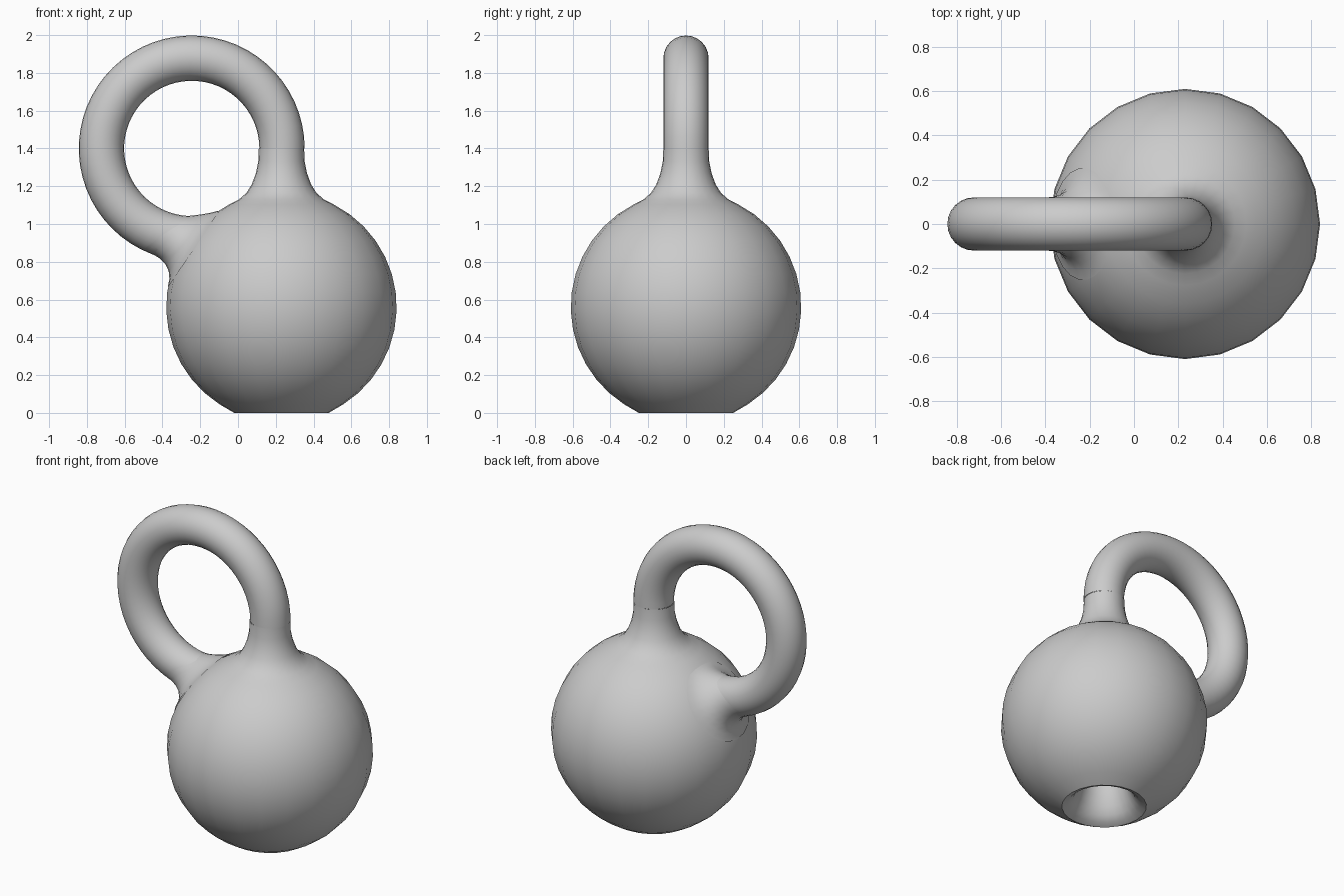
import bpy, math
from mathutils import Vector

if "Cube" in bpy.data.objects:
    bpy.data.objects.remove(bpy.data.objects["Cube"])

clay = bpy.data.materials.new("light grey")
clay.diffuse_color = (0.6, 0.6, 0.6, 1)
clay.use_nodes = True
clay.node_tree.nodes["Principled BSDF"].inputs["Base Color"].default_value = clay.diffuse_color

C = Vector((0.23, 0, 0.56))        # bulb centre
RS = 0.61                          # bulb radius
H = Vector((-0.245, 0, 1.4))       # handle ring centre
RH, RT = 0.478, 0.12               # handle ring radius, tube radius


def skin(name, rings, flip=False):
    """Smooth open surface through equal-length closed rings."""
    n = len(rings[0])
    verts = [p for ring in rings for p in ring]
    faces = []
    for i in range(len(rings) - 1):
        for j in range(n):
            k = (j + 1) % n
            f = (i * n + j, i * n + k, (i + 1) * n + k, (i + 1) * n + j)
            faces.append(f[::-1] if flip else f)
    me = bpy.data.meshes.new(name)
    me.from_pydata(verts, [], faces)
    me.materials.append(clay)
    me.polygons.foreach_set("use_smooth", [True] * len(faces))
    ob = bpy.data.objects.new(name, me)
    bpy.context.collection.objects.link(ob)
    return ob


def ring(centre, tangent, r, n=24):
    """Circle around a path that lies in the xz plane."""
    side = Vector((tangent.z, 0, -tangent.x)).normalized()
    return [centre + r * (math.cos(a) * side + math.sin(a) * Vector((0, 1, 0)))
            for a in (2 * math.pi * j / n for j in range(n))]


def arc(theta):
    """Point and direction on the handle ring."""
    d = Vector((math.cos(theta), 0, math.sin(theta)))
    return H + RH * d, Vector((-d.z, 0, d.x))


# round bulb with flared neck
up = Vector((0, 0, 1))
lat0, lat1 = -math.acos(0.24 / RS), math.radians(63)
profile = []
for i in range(15):
    a = lat0 + (lat1 - lat0) * i / 14
    profile.append((RS * math.cos(a), C.z + RS * math.sin(a)))
profile[0] = (0.25, 0)
profile += [(0.225, 1.13), (0.185, 1.165), (0.157, 1.21), (0.135, 1.27),
            (0.123, 1.33), (RT, 1.4)]
skin("bulb_and_neck", [ring(Vector((C.x, 0, z)), up, r) for r, z in profile])

# looped handle, from the neck over the top and into the bulb wall
END = math.radians(268)
skin("handle_loop", [ring(*arc(END * i / 44), RT) for i in range(45)])

# inner tube, from the handle end down to the flared mouth underneath
p0, t0 = arc(END)
ctrl = [p0, p0 + 0.26 * t0, Vector((0.23, 0, 0.68)), Vector((0.23, 0, 0.3))]
rings = []
for i in range(17):
    t = i / 16
    s = 1 - t
    p = s**3 * ctrl[0] + 3*s*s*t * ctrl[1] + 3*s*t*t * ctrl[2] + t**3 * ctrl[3]
    d = (s*s * (ctrl[1] - ctrl[0]) + 2*s*t * (ctrl[2] - ctrl[1])
         + t*t * (ctrl[3] - ctrl[2]))
    rings.append(ring(p, d, RT))
for r, z in [(0.125, 0.22), (0.14, 0.15), (0.16, 0.09), (0.185, 0.045),
             (0.215, 0.015), (0.25, 0)]:
    rings.append(ring(Vector((0.23, 0, z)), -up, r))
skin("inner_tube_and_mouth", rings, flip=True)

# blended collar where the handle passes through the bulb wall
N, SIZE, STEPS = 24, 0.15, 6
collar = [[] for _ in range(STEPS + 1)]
for j in range(N):
    def on_tube(theta):
        return ring(*arc(theta), RT, N)[j]
    th = math.radians(225)
    while (on_tube(th) - C).length > RS and th < math.radians(285):
        th += 0.004
    hit = on_tube(th)
    start = on_tube(th - SIZE / RH)
    out = (hit - arc(th)[0]).normalized()
    end = C + (hit + SIZE * out - C).normalized() * (RS + 0.001)
    for i in range(STEPS + 1):
        t = i / STEPS
        collar[i].append((1-t)**2 * start + 2*t*(1-t) * hit + t*t * end)
skin("handle_collar", collar)
